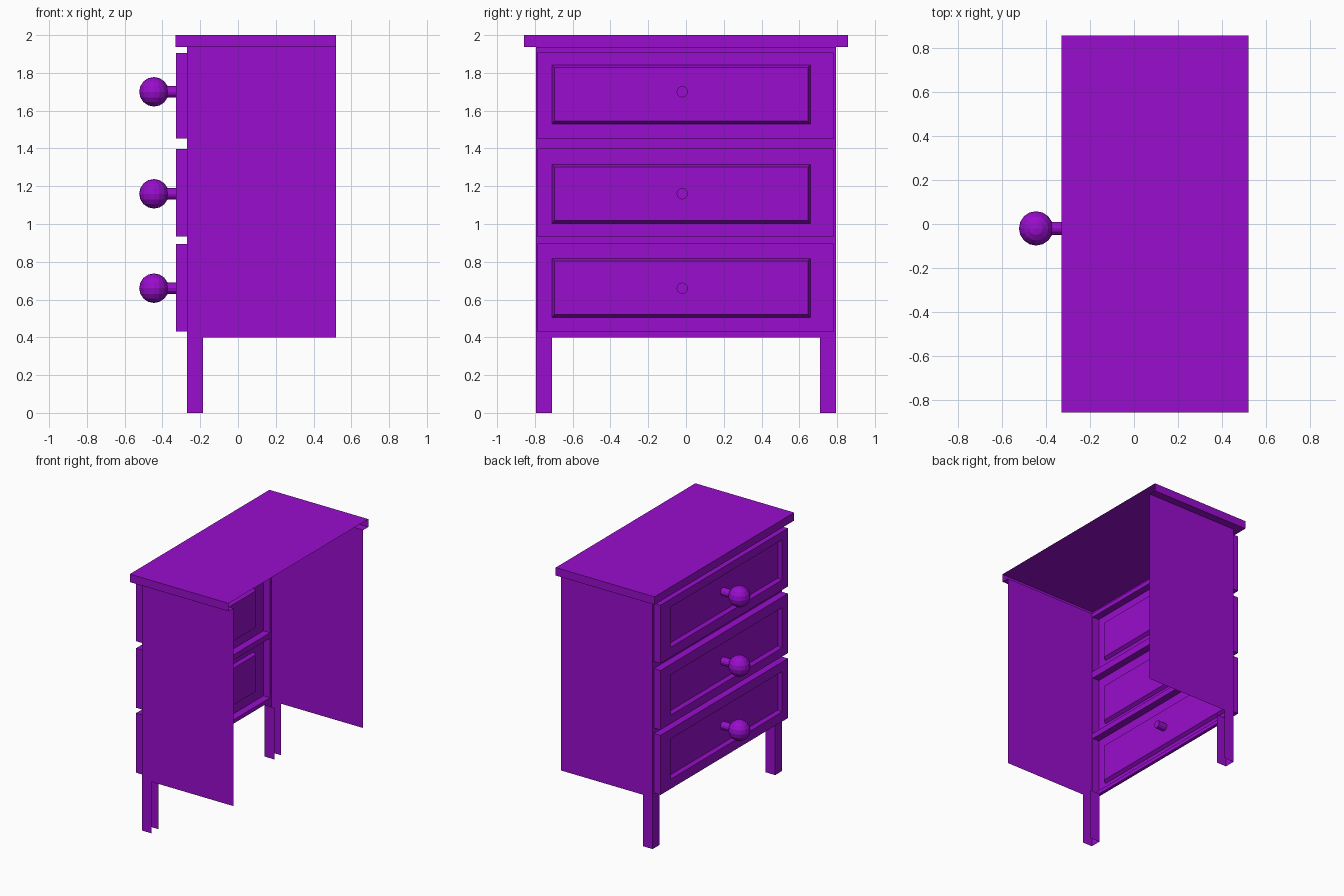
import bpy, bmesh, math
from mathutils import Matrix

if "Cube" in bpy.data.objects:
    bpy.data.objects.remove(bpy.data.objects["Cube"])

mat = bpy.data.materials.new("purple_paint")
mat.diffuse_color = (0.32, 0.004, 0.61, 1)
mat.use_nodes = True
mat.node_tree.nodes["Principled BSDF"].inputs["Base Color"].default_value = mat.diffuse_color

FRONT, BACK, HALF = -0.27, 0.52, 0.795
FACE = -0.327          # front plane of the drawers
KNOB_Y = -0.02


def finish(name, bm):
    me = bpy.data.meshes.new(name)
    bm.to_mesh(me)
    bm.free()
    me.materials.append(mat)
    ob = bpy.data.objects.new(name, me)
    bpy.context.collection.objects.link(ob)
    return ob


def loft(name, loops, closed=False, cap=False):
    """Skin a list of matching point loops with quads, optionally capping the last."""
    bm = bmesh.new()
    rows = [[bm.verts.new(p) for p in loop] for loop in loops]
    n = len(rows[0])
    for a, b in zip(rows, rows[1:]):
        for i in range(n if closed else n - 1):
            j = (i + 1) % n
            bm.faces.new((a[i], a[j], b[j], b[i]))
    if cap:
        bm.faces.new(rows[-1])
    return finish(name, bm)


def u_path(x0, x1, y0, y1, z):
    """Plan outline open towards the back."""
    return [(x1, y1, z), (x0, y1, z), (x0, y0, z), (x1, y0, z)]


def rect(x, y0, y1, z0, z1):
    """Rectangle facing the drawer side."""
    return [(x, y0, z0), (x, y0, z1), (x, y1, z1), (x, y1, z0)]


# Table top: hollow slab, open at the back
loft("table_top", [u_path(FRONT, BACK, -HALF, HALF, 1.938),
                   u_path(-0.33, BACK, -0.857, 0.857, 1.938),
                   u_path(-0.33, BACK, -0.857, 0.857, 2.0)], cap=True)

# Side panels
for side, y in (("left", -HALF), ("right", HALF)):
    ends = [BACK, FRONT] if y > 0 else [FRONT, BACK]
    loft(side + "_side_panel", [[(x, y, z) for x in ends] for z in (0.4, 1.938)])

# Front legs: channels open at the back and bottom
for side, y0, y1 in (("left", -HALF, -0.71), ("right", 0.71, HALF)):
    loft(side + "_leg", [u_path(FRONT, -0.185, y0, y1, z) for z in (0, 0.4)])

# Front rails between the drawers
for i, (z0, z1) in enumerate([(0.4, 0.43), (0.893, 0.935), (1.397, 1.452), (1.905, 1.938)]):
    loft(f"front_rail_{i + 1}", [rect(FRONT, -HALF, HALF, z0, z1)], cap=True)

# Drawers with sunken panels, each with a stem and knob
drawers = [(0.43, 0.893, 0.505, 0.818, 0.66),
           (0.935, 1.397, 1.003, 1.315, 1.16),
           (1.452, 1.905, 1.53, 1.842, 1.70)]
for i, (z0, z1, p0, p1, kz) in enumerate(drawers, 1):
    loft(f"drawer_{i}", [rect(FRONT, -HALF, HALF, z0, z1),
                         rect(FRONT, -0.785, 0.78, z0, z1),
                         rect(FACE, -0.785, 0.78, z0, z1),
                         rect(FACE, -0.71, 0.66, p0, p1),
                         rect(FACE + 0.025, -0.697, 0.645, p0 + 0.015, p1 - 0.013)],
         closed=True, cap=True)

    bm = bmesh.new()
    bmesh.ops.create_cone(bm, cap_ends=True, segments=12, radius1=0.03, radius2=0.03, depth=0.16,
                          matrix=Matrix.Translation((-0.31, KNOB_Y, kz))
                          @ Matrix.Rotation(math.pi / 2, 4, 'Y'))
    finish(f"knob_stem_{i}", bm)

    bm = bmesh.new()
    bmesh.ops.create_uvsphere(bm, u_segments=16, v_segments=8, radius=0.078,
                              matrix=Matrix.Translation((-0.445, KNOB_Y, kz)))
    finish(f"knob_{i}", bm)
